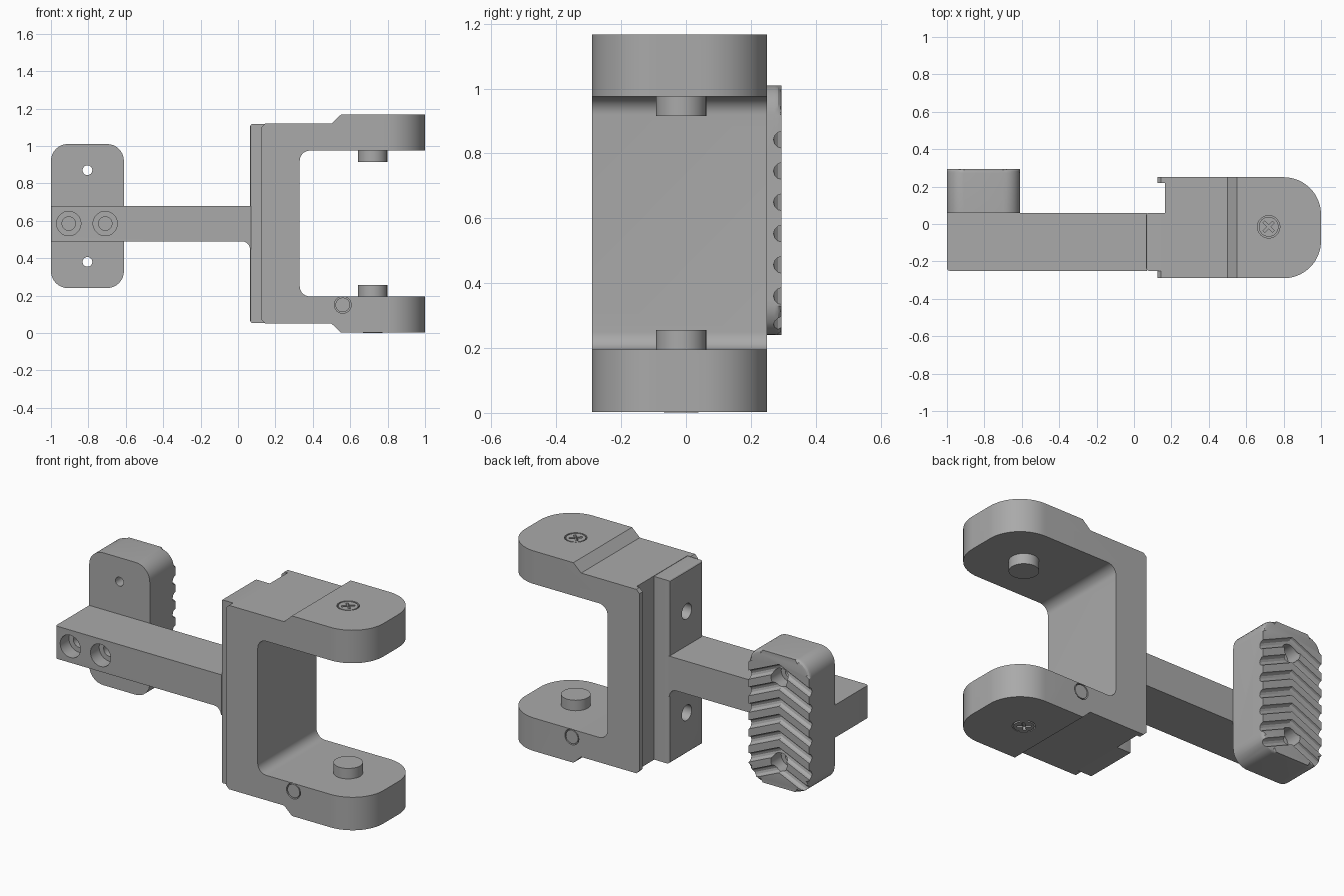
import bpy, bmesh
from math import sin, cos, pi, radians
from mathutils import Vector

cube = bpy.data.objects.get("Cube")
if cube:
    bpy.data.objects.remove(cube)

grey = bpy.data.materials.new("grey_metal")
grey.use_nodes = True
grey.diffuse_color = (0.4, 0.4, 0.4, 1)
grey.node_tree.nodes["Principled BSDF"].inputs["Base Color"].default_value = (0.4, 0.4, 0.4, 1)

# Maps a flat point (u, v) and a depth w onto the extrusion axis
PLACE = {"x": lambda u, v, w: (w, u, v),
         "y": lambda u, v, w: (u, w, v),
         "z": lambda u, v, w: (u, v, w)}


def finish(name, bm):
    bmesh.ops.recalc_face_normals(bm, faces=bm.faces[:])
    mesh = bpy.data.meshes.new(name)
    bm.to_mesh(mesh)
    bm.free()
    mesh.materials.append(grey)
    obj = bpy.data.objects.new(name, mesh)
    bpy.context.collection.objects.link(obj)
    return obj


def prism(name, pts, axis, a, b, bevel=0, pick=None):
    """Extrude a flat profile from a to b; bevel the edges chosen by pick."""
    bm = bmesh.new()
    lo = [bm.verts.new(PLACE[axis](u, v, a)) for u, v in pts]
    hi = [bm.verts.new(PLACE[axis](u, v, b)) for u, v in pts]
    bm.faces.new(lo)
    bm.faces.new(hi)
    for i in range(len(pts)):
        j = (i + 1) % len(pts)
        bm.faces.new((lo[i], lo[j], hi[j], hi[i]))
    if bevel:
        edges = [e for e in bm.edges if pick(e)]
        bmesh.ops.bevel(bm, geom=edges, offset=bevel, segments=3,
                        profile=0.5, affect="EDGES")
    return finish(name, bm)


def arc(u, v, r, start, end, n=10):
    return [(u + r * cos(radians(start + (end - start) * i / n)),
             v + r * sin(radians(start + (end - start) * i / n))) for i in range(n + 1)]


def disc(name, axis, u, v, r, a, b):
    return prism(name, arc(u, v, r, 0, 360, 32)[:-1], axis, a, b)


def rect(u0, u1, v0, v1):
    return [(u0, v0), (u1, v0), (u1, v1), (u0, v1)]


def combine(obj, cutters, op="DIFFERENCE"):
    """Apply booleans in turn and throw the cutters away."""
    for cutter in cutters:
        mod = obj.modifiers.new("cut", "BOOLEAN")
        mod.operation, mod.object, mod.solver = op, cutter, "EXACT"
    deps = bpy.context.evaluated_depsgraph_get()
    mesh = bpy.data.meshes.new_from_object(obj.evaluated_get(deps))
    obj.modifiers.clear()
    obj.data = mesh
    for cutter in cutters:
        bpy.data.objects.remove(cutter)


MID = 0.585          # height of the mirror plane
PIN_X, PIN_Y = 0.72, -0.015

# Clevis: side profile crossed with a rounded plan that has a rear channel
upper = [(0.125, 1.1), (0.145, 1.12), (0.5, 1.12), (0.55, 1.167), (1.0, 1.167), (1.0, 0.975)]
upper += arc(0.385, 0.92, 0.055, 90, 180)
lower = [(x, 2 * MID - z) for x, z in reversed(upper)]
clevis = prism("clevis_body", upper + lower, "y", -0.29, 0.25)
plan = [(0.125, -0.29)] + arc(0.8, -0.09, 0.2, -90, 0, 16) + arc(0.8, 0.05, 0.2, 0, 90, 16)
plan += [(0.125, 0.25), (0.125, 0.22), (0.165, 0.22), (0.165, -0.25), (0.125, -0.25)]
combine(clevis, [prism("plan", plan, "z", -0.1, 1.3)], "INTERSECT")

# Shallow rings around the screws and the cross pin
cuts = [disc("cut", "z", PIN_X, PIN_Y, 0.06, a, b) for a, b in ((1.14, 1.2), (-0.03, 0.03))]
cuts += [disc("cut", "y", 0.56, 0.15, 0.045, a, b) for a, b in ((-0.3, -0.265), (0.225, 0.3))]
combine(clevis, cuts)
disc("cross_pin", "y", 0.56, 0.15, 0.039, -0.289, 0.249)

# Facing pins and cross-slot screws on both jaws
for side, inner, tip, face, sign in (("upper", 0.98, 0.915, 1.166, 1),
                                     ("lower", 0.19, 0.256, 0.001, -1)):
    disc(side + "_pin", "z", PIN_X, PIN_Y, 0.078, inner, tip)
    screw = disc(side + "_screw", "z", PIN_X, PIN_Y, 0.053, face - sign * 0.04, face)
    slots = []
    for turn in (45, 135):
        c, s = cos(radians(turn)), sin(radians(turn))
        pts = [(PIN_X + u * c - v * s, PIN_Y + u * s + v * c)
               for u, v in rect(-0.036, 0.036, -0.007, 0.007)]
        slots.append(prism("cut", pts, "z", face - sign * 0.02, face + sign * 0.02))
    combine(screw, slots)

# Mounting head seated in the channel, with two holes
head = prism("mounting_head", rect(0.065, 0.165, -0.25, 0.06), "z", 0.052, 1.118, 0.014,
             lambda e: all(v.co.x < 0.1 for v in e.verts)
             and (abs(e.verts[0].co.z - e.verts[1].co.z) > 0.5
                  or abs(e.verts[0].co.y - e.verts[1].co.y) > 0.1))
combine(head, [disc("cut", "x", -0.1, z, 0.045, 0, 0.14) for z in (0.29, 0.88)])

# Arm with a fillet under the head
arm_pts = [(-1, 0.68), (-1, 0.49)] + arc(0.02, 0.445, 0.045, 90, 0, 8) + [(0.07, 0.445), (0.07, 0.68)]
arm = prism("arm", arm_pts, "y", -0.25, 0.06, 0.015,
            lambda e: all(v.co.x < -0.99 and v.co.y < 0 for v in e.verts))
cuts = []
for x in (-0.905, -0.71):
    cuts += [disc("cut", "y", x, MID, 0.065, -0.3, -0.17),
             disc("cut", "y", x, MID, 0.036, -0.2, 0.03)]
combine(arm, cuts)

# Grip pad with a rounded outline and softened rear rim
outline = []
for x, z, a in ((-0.7, 0.92, 0), (-0.91, 0.92, 90), (-0.91, 0.33, 180), (-0.7, 0.33, 270)):
    outline += arc(x, z, 0.09, a, a + 90, 8)
pad = prism("grip_pad", outline, "y", 0.06, 0.295, 0.022,
            lambda e: all(v.co.y > 0.29 for v in e.verts))


def chevron(z):
    """Round-bottomed groove rising to a peak on the pad centreline."""
    bm = bmesh.new()
    rings = []
    for x, dz in ((-1.03, -0.015), (-0.805, 0.085), (-0.58, -0.015)):
        rings.append([bm.verts.new((x, y, z + dz + h))
                      for y, h in arc(0.296, 0, 0.026, 0, 360, 12)[:-1]])
    for a, b in zip(rings, rings[1:]):
        for i in range(12):
            j = (i + 1) % 12
            bm.faces.new((a[i], a[j], b[j], b[i]))
    bm.faces.new(rings[0])
    bm.faces.new(rings[-1])
    return finish("cut", bm)


cuts = [chevron(0.265 + 0.0965 * i) for i in range(7)]
for z in (0.38, 0.87):
    cuts += [disc("cut", "y", -0.805, z, 0.026, 0, 0.4),
             disc("cut", "y", -0.805, z, 0.052, 0.2, 0.4)]
combine(pad, cuts)

# Smooth the curved walls and keep crisp edges
for obj in bpy.context.scene.objects:
    obj.select_set(obj.type == "MESH")
bpy.context.view_layer.objects.active = clevis
bpy.ops.object.shade_smooth_by_angle(angle=radians(25))
